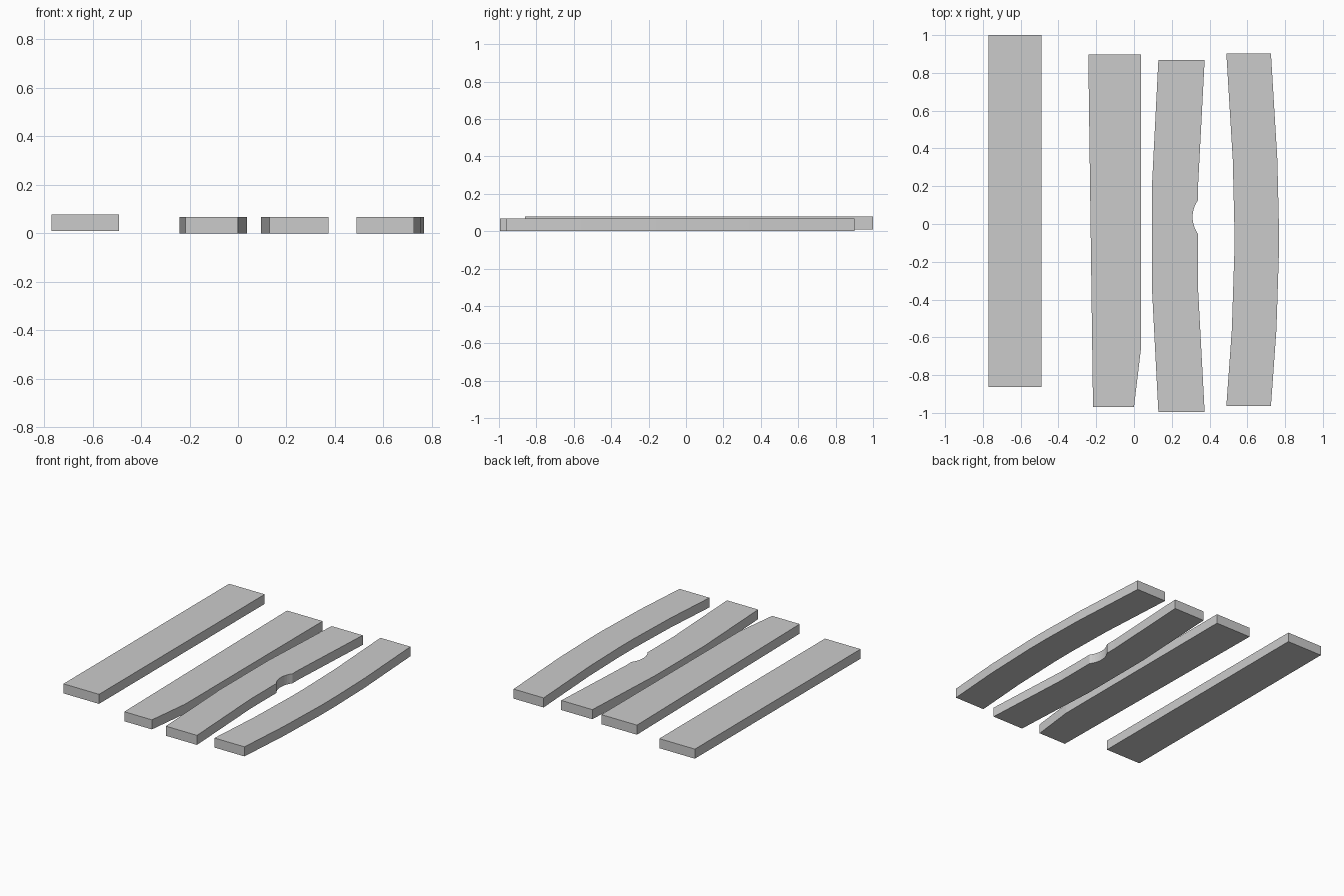
import bpy, bmesh, math
from mathutils import Vector

if "Cube" in bpy.data.objects:
    bpy.data.objects.remove(bpy.data.objects["Cube"])


def plank(name, outline, z0=0.0, thickness=0.068):
    """Extrude a counter-clockwise outline into a flat board."""
    bm = bmesh.new()
    face = bm.faces.new([bm.verts.new((x, y, z0)) for x, y in outline])
    top = bmesh.ops.extrude_face_region(bm, geom=[face], use_keep_orig=True)
    verts = [g for g in top["geom"] if isinstance(g, bmesh.types.BMVert)]
    bmesh.ops.translate(bm, verts=verts, vec=Vector((0, 0, thickness)))
    bmesh.ops.recalc_face_normals(bm, faces=bm.faces)
    mesh = bpy.data.meshes.new(name)
    bm.to_mesh(mesh)
    bm.free()
    obj = bpy.data.objects.new(name, mesh)
    bpy.context.collection.objects.link(obj)
    return obj


# Straight board, lying slightly higher
plank("straight_plank", [(-0.77, -0.862), (-0.49, -0.862), (-0.49, 1.0), (-0.77, 1.0)], 0.01)

# Tapered board with one clipped corner
plank("clipped_plank", [(-0.217, -0.968), (0.0, -0.968), (0.038, -0.65),
                        (0.038, 0.897), (-0.242, 0.897)])

# Bent board with a round bite in its right edge
half, depth, mid = 0.09, 0.029, 0.037
radius = (half**2 + depth**2) / (2 * depth)
sweep = math.asin(half / radius)
bite = []
for i in range(11):
    a = -sweep + 2 * sweep * i / 10
    bite.append((0.339 - depth + radius * (1 - math.cos(a)), mid + radius * math.sin(a)))
plank("notched_plank", [(0.129, -0.995), (0.374, -0.995), (0.339, -0.34)] + bite +
      [(0.339, 0.2), (0.374, 0.868), (0.129, 0.868), (0.095, 0.2), (0.095, -0.34)])

# Bowed board: both long edges follow the same curve
bow = [(0, -0.963), (0.029, -0.56), (0.042, -0.16), (0.042, 0.0), (0.034, 0.34), (0, 0.902)]
plank("bowed_plank", [(0.725 + d, y) for d, y in bow] +
      [(0.489 + d, y) for d, y in reversed(bow)])
